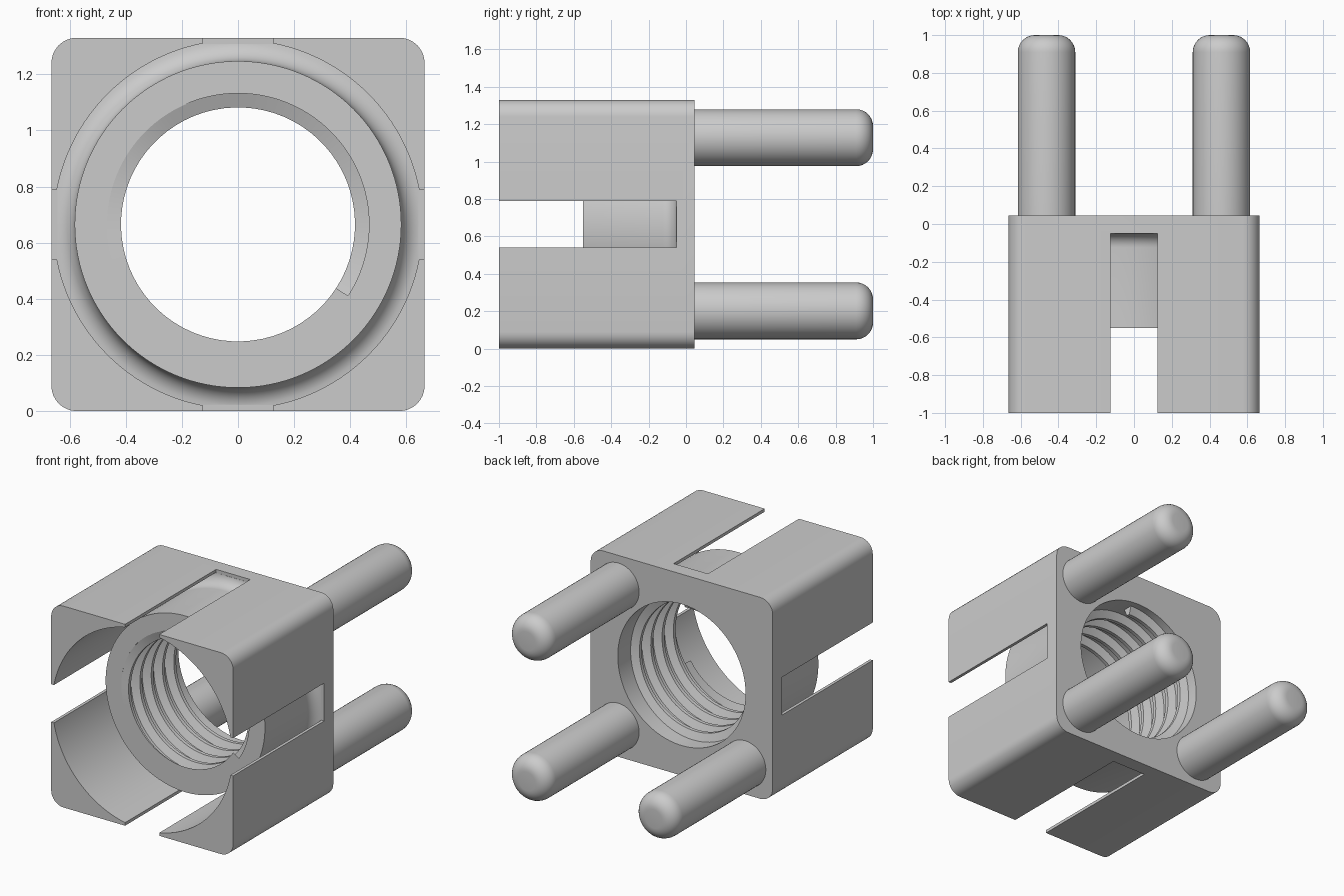
import bpy, bmesh
from math import sin, cos, pi, radians
from mathutils import Vector

if "Cube" in bpy.data.objects:
    bpy.data.objects.remove(bpy.data.objects["Cube"], do_unlink=True)

HALF, MID = 0.665, 0.665           # body half width, axis height
FRONT, BACK = -1.0, 0.045
TUBE_FRONT, FLOOR = -0.55, -0.05
BORE, CREST, TUBE, SOCKET = 0.467, 0.417, 0.582, 0.657

metal = bpy.data.materials.new("grey metal")
metal.use_nodes = True
grey = (0.6, 0.6, 0.6, 1)
metal.diffuse_color = grey
metal.node_tree.nodes["Principled BSDF"].inputs["Base Color"].default_value = grey


def add_object(name, bm):
    bmesh.ops.recalc_face_normals(bm, faces=bm.faces)
    mesh = bpy.data.meshes.new(name)
    bm.to_mesh(mesh)
    bm.free()
    mesh.materials.append(metal)
    obj = bpy.data.objects.new(name, mesh)
    bpy.context.collection.objects.link(obj)
    return obj


def activate(obj):
    bpy.ops.object.select_all(action='DESELECT')
    obj.select_set(True)
    bpy.context.view_layer.objects.active = obj


def smooth(obj):
    activate(obj)
    bpy.ops.object.shade_smooth_by_angle(angle=radians(30))


def box(name, lo, hi, corner=0):
    bm = bmesh.new()
    bmesh.ops.create_cube(bm, size=1)
    for v in bm.verts:
        v.co = [(a + b) / 2 + c * (b - a) for a, b, c in zip(lo, hi, v.co)]
    if corner:
        # Round only the long edges that run front to back
        edges = [e for e in bm.edges if abs((e.verts[0].co - e.verts[1].co).y) > 0.1]
        bmesh.ops.bevel(bm, geom=edges, offset=corner, segments=8, profile=0.5,
                        affect='EDGES')
    return add_object(name, bm)


def lathe(name, profile, x, z, steps):
    """Revolve (radius, y) points, starting and ending on the axis."""
    bm = bmesh.new()
    verts = [bm.verts.new((r, y, 0)) for r, y in profile]
    edges = [bm.edges.new(pair) for pair in zip(verts, verts[1:])]
    bmesh.ops.spin(bm, geom=verts + edges, cent=(0, 0, 0), axis=(0, 1, 0),
                   angle=2 * pi, steps=steps, use_merge=True)
    bmesh.ops.remove_doubles(bm, verts=bm.verts, dist=1e-5)
    bmesh.ops.translate(bm, verts=bm.verts, vec=(x, 0, z))
    return add_object(name, bm)


def arc(cx, cy, radius, start, end, n=8):
    angles = [radians(start + (end - start) * i / n) for i in range(n + 1)]
    return [(cx + radius * cos(a), cy + radius * sin(a)) for a in angles]


def cut(obj, cutter):
    cutter.hide_render = True
    activate(obj)
    mod = obj.modifiers.new("cut", 'BOOLEAN')
    mod.operation = 'DIFFERENCE'
    mod.solver = 'EXACT'
    mod.object = cutter
    bpy.ops.object.modifier_apply(modifier=mod.name)
    bpy.data.objects.remove(cutter, do_unlink=True)


# Square body with a socket around a central tube, filleted at its root
body = box("body", (-HALF, FRONT, 0), (HALF, BACK, 2 * MID), corner=0.09)
fillet = SOCKET - TUBE
hollow = [(0, -1.1), (SOCKET, -1.1), (SOCKET, FLOOR)]
hollow += arc(SOCKET, FLOOR - fillet, fillet, 90, 180)[1:]
hollow += [(TUBE, TUBE_FRONT), (BORE, TUBE_FRONT), (BORE, 0.1), (0, 0.1)]
cut(body, lathe("socket_cutter", hollow, 0, MID, 128))

# One slot in the middle of each wall
inner = 0.643
for dx, dz in ((1, 0), (-1, 0), (0, 1), (0, -1)):
    c = Vector((dx, 0, dz)) * (inner + 0.1)
    wide = Vector((0.1 if dx else 0.125, 0, 0.1 if dz else 0.125))
    lo, hi = c - wide, c + wide
    cut(body, box("slot_cutter", (lo.x, -1.1, lo.z + MID), (hi.x, FLOOR, hi.z + MID)))
smooth(body)

# Helical thread ridge, trimmed flat at the mouth of the tube
PITCH, STEPS = 0.118, 72
tooth = [(BORE + 0.004, -0.034), (CREST, -0.012), (CREST, 0.012), (BORE + 0.004, 0.034)]
bm = bmesh.new()
rings = []
for i in range(-20, int(4.4 * STEPS) + 1):
    turn = i / STEPS
    a = radians(227) - 2 * pi * turn
    y = TUBE_FRONT + PITCH * turn
    rings.append([bm.verts.new((r * cos(a), max(y + w, TUBE_FRONT), MID + r * sin(a)))
                  for r, w in tooth])
for p, q in zip(rings, rings[1:]):
    for k in range(4):
        j = (k + 1) % 4
        bm.faces.new((p[k], p[j], q[j], q[k]))
bm.faces.new(rings[-1])
bmesh.ops.dissolve_degenerate(bm, dist=1e-6, edges=bm.edges)
# Drop the part flattened completely onto the mouth
flat = [f for f in bm.faces if f.calc_area() < 1e-8]
bmesh.ops.delete(bm, geom=flat, context='FACES')
smooth(add_object("inner_thread", bm))

# Three mounting pins with rounded tips; the upper corner at -x has none
PIN, ROUND = 0.152, 0.09
pin = [(0, 0.0), (PIN, 0.0)] + arc(PIN - ROUND, 1 - ROUND, ROUND, 0, 90) + [(0, 1)]
for name, sx, sz in (("upper_left_pin", 1, 1), ("lower_left_pin", 1, -1),
                     ("lower_right_pin", -1, -1)):
    smooth(lathe(name, pin, sx * 0.463, MID + sz * 0.463, 48))
